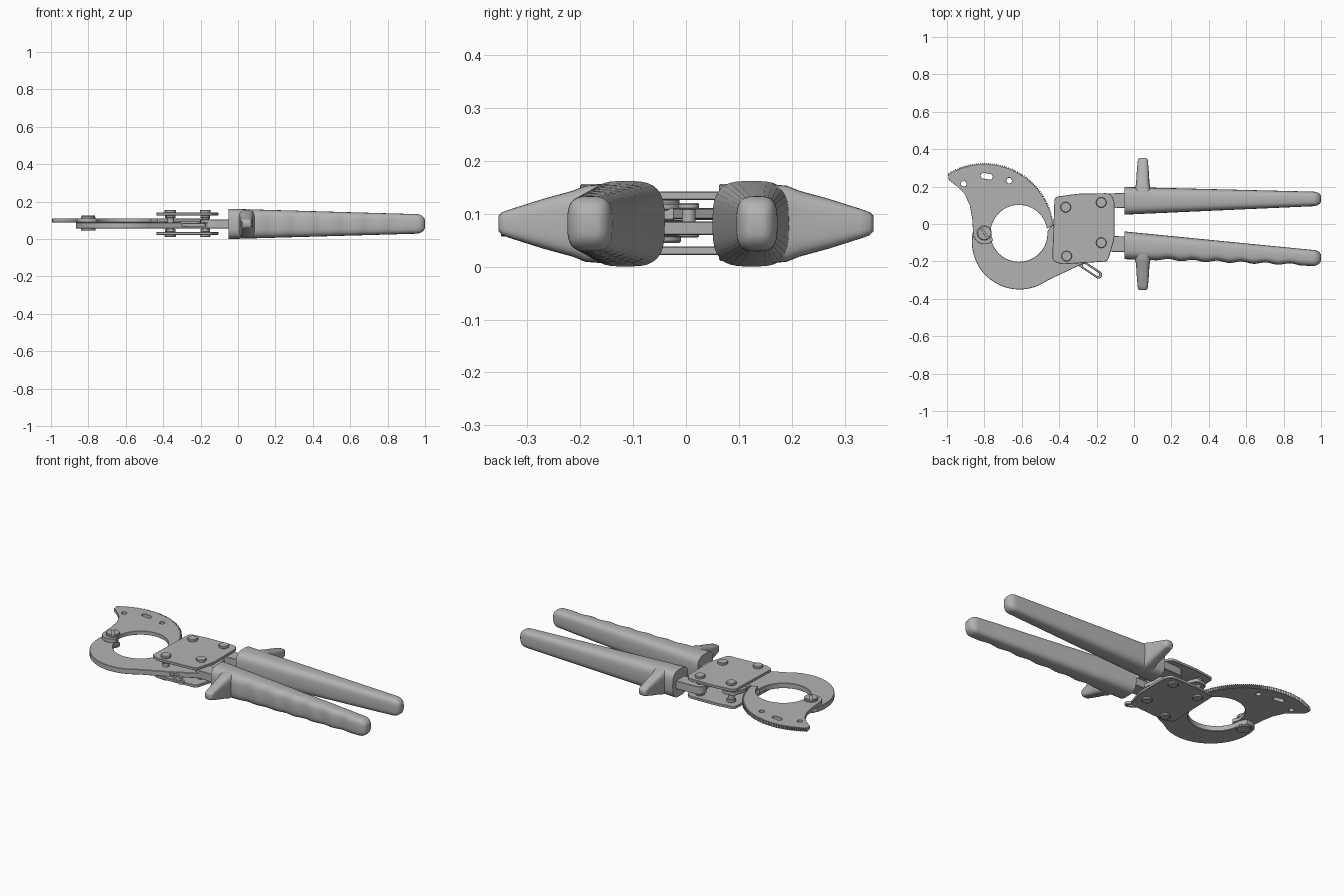
import bpy, bmesh, math
from mathutils import Vector

cube = bpy.data.objects.get("Cube")
if cube:
    bpy.data.objects.remove(cube, do_unlink=True)

GREY = (0.45, 0.45, 0.45, 1)
metal = bpy.data.materials.new("plain grey")
metal.use_nodes = True
metal.diffuse_color = GREY
metal.node_tree.nodes["Principled BSDF"].inputs["Base Color"].default_value = GREY


def finish(obj, angle=35):
    bpy.ops.object.select_all(action='DESELECT')
    obj.select_set(True)
    bpy.context.view_layer.objects.active = obj
    if obj.type == 'CURVE':
        bpy.ops.object.convert(target='MESH')
        obj = bpy.context.object
    obj.data.materials.clear()
    obj.data.materials.append(metal)
    bpy.ops.object.shade_smooth_by_angle(angle=math.radians(angle))
    return obj


def arc(cx, cy, r, a0, a1, n):
    angles = [math.radians(a0 + (a1 - a0) * i / n) for i in range(n + 1)]
    return [(cx + r * math.cos(a), cy + r * math.sin(a)) for a in angles]


def disc(cx, cy, r, n=20):
    return arc(cx, cy, r, 0, 360, n)[:-1]


def capsule(a, b, r):
    """Outline of a round-ended bar between two points."""
    d = math.degrees(math.atan2(b[1] - a[1], b[0] - a[0]))
    return arc(*a, r, d + 90, d + 270, 10) + arc(*b, r, d - 90, d + 90, 10)


def rounded(points, r):
    """Round the corners of a polygon outline."""
    out = []
    for i, p in enumerate(points):
        p = Vector(p)
        a = p + (Vector(points[i - 1]) - p).normalized() * r
        b = p + (Vector(points[(i + 1) % len(points)]) - p).normalized() * r
        for k in range(6):
            t = k / 5
            out.append(tuple(a * (1 - t) ** 2 + p * 2 * t * (1 - t) + b * t * t))
    return out


def sheet(name, z0, z1, outline, *holes, bevel=0.002):
    """Flat part cut from plate, with holes."""
    cu = bpy.data.curves.new(name, 'CURVE')
    cu.dimensions = '2D'
    cu.fill_mode = 'BOTH'
    cu.extrude = (z1 - z0) / 2 - bevel
    cu.bevel_depth = bevel
    cu.bevel_resolution = 0
    cu.offset = -bevel
    for pts in (outline, *holes):
        sp = cu.splines.new('POLY')
        sp.points.add(len(pts) - 1)
        for q, (x, y) in zip(sp.points, pts):
            q.co = (x, y, 0, 1)
        sp.use_cyclic_u = True
    obj = bpy.data.objects.new(name, cu)
    obj.location.z = (z0 + z1) / 2
    bpy.context.collection.objects.link(obj)
    return finish(obj)


def loft(name, stations, axis, power=0.62, n=32):
    """Skin rounded sections (along, centre, half width, mid z, half height)."""
    bm = bmesh.new()
    rings = []
    for s, c, h, z, hz in stations:
        ring = []
        for i in range(n):
            a = 2 * math.pi * i / n
            u, v = [math.copysign(abs(f) ** power, f) for f in (math.cos(a), math.sin(a))]
            co = (s, c + h * u, z + hz * v) if axis == 'x' else (c + h * u, s, z + hz * v)
            ring.append(bm.verts.new(co))
        rings.append(ring)
    for a, b in zip(rings, rings[1:]):
        for i in range(n):
            j = (i + 1) % n
            bm.faces.new((a[i], a[j], b[j], b[i]))
    bm.faces.new(rings[0])
    bm.faces.new(rings[-1])
    bmesh.ops.recalc_face_normals(bm, faces=bm.faces)
    me = bpy.data.meshes.new(name)
    bm.to_mesh(me)
    bm.free()
    obj = bpy.data.objects.new(name, me)
    bpy.context.collection.objects.link(obj)
    return finish(obj, 45)


def mix(a, b, t):
    return a + (b - a) * t


def handle(name, low, high, wave):
    """Tapered grip with a rounded end and optional finger waves."""
    stations = []
    for i in range(61):
        x = mix(-0.05, 0.955, i / 60)
        t = (x + 0.05) / 1.05
        lo, hi = mix(*low, t), mix(*high, t)
        if 0.12 < x < 0.9:
            lo += wave * (1 - math.cos((x - 0.12) * 2 * math.pi / 0.13)) / 2
        stations.append((x, (lo + hi) / 2, (hi - lo) / 2, 0.081, mix(0.081, 0.051, t)))
    x, c, h, z, hz = stations[-1]
    for k in range(1, 8):
        a = k / 7 * math.radians(80)
        f = 1 - 0.75 * (1 - math.cos(a))
        stations.append((x + 0.045 * math.sin(a) / math.sin(math.radians(80)), c, h * f, z, hz * f))
    loft(name, stations, 'x')


# Grips with their finger guards
handle("back_handle", (0.05, 0.097), (0.198, 0.172), 0)
handle("front_handle", (-0.188, -0.226), (-0.04, -0.143), 0.01)
for name, side in (("back_guard", 1), ("front_guard", -1)):
    st = [(0.14, 0.047, 0.046, 0.081, 0.076), (0.19, 0.047, 0.042, 0.081, 0.072),
          (0.215, 0.047, 0.036, 0.081, 0.062), (0.27, 0.047, 0.033, 0.081, 0.047),
          (0.33, 0.047, 0.028, 0.081, 0.028), (0.347, 0.047, 0.025, 0.081, 0.022),
          (0.354, 0.047, 0.018, 0.081, 0.015)]
    loft(name, [(side * s, *rest) for s, *rest in st], 'y', 0.55)

# Fixed jaw: hooked ring with a tail between the side plates
PIVOT = (-0.8, -0.048)
BORE = (-0.615, -0.05, 0.152)
jaw = arc(-0.612, -0.095, 0.255, 164, 306, 40)
jaw += [(-0.3, -0.225), (-0.16, -0.15), (-0.16, -0.06), (-0.32, -0.06), (-0.435, 0.0)]
jaw += arc(*BORE, 4, -180, 40) + [(-0.79, -0.008), (-0.83, -0.008)]
sheet("fixed_jaw", 0.057, 0.088, jaw)

# Sickle blade with ratchet teeth on its outer arc
teeth = []
for i in range(141):
    a = math.radians(mix(122, 6, i / 140))
    r = 0.376 if i % 2 else 0.366
    teeth.append((PIVOT[0] + r * math.cos(a), PIVOT[1] + r * math.sin(a)))
blade = teeth + arc(*BORE, 10, 180, 40)
blade += arc(*PIVOT, 0.06, -40, -180, 10)
blade += [(-0.865, 0.03), (-0.878, 0.1), (-0.905, 0.16), (-0.945, 0.2), (-0.99, 0.235)]
sheet("moving_blade", 0.089, 0.111, blade, disc(-0.91, 0.215, 0.015),
      capsule((-0.805, 0.258), (-0.77, 0.252), 0.015), disc(-0.668, 0.232, 0.015), bevel=0.001)


def bolt(name, x, y, r, z0, z1, head):
    sheet(name + "_shaft", z0 + 0.004, z1 - 0.004, disc(x, y, r * 0.65))
    sheet(name + "_top_head", z1 - head, z1, disc(x, y, r, 24), bevel=0.003)
    sheet(name + "_bottom_head", z0, z0 + head, disc(x, y, r, 24), bevel=0.003)


# Blade pivot with a slotted top
bolt("blade_pivot", *PIVOT, 0.039, 0.045, 0.12, 0.014)
ring = disc(*PIVOT, 0.036, 24)
for s in (1, -1):
    sheet("pivot_slot_half", 0.119, 0.126, arc(*PIVOT, 0.036, 125 + 90 * s - 82, 125 + 90 * s + 82, 14), bevel=0.001)

# Side plates and the four bolts
plate = rounded([(-0.425, 0.145), (-0.3, 0.162), (-0.13, 0.165), (-0.105, 0.13),
                 (-0.105, -0.08), (-0.14, -0.2), (-0.39, -0.216), (-0.437, -0.195)], 0.02)
sheet("top_plate", 0.126, 0.142, plate)
sheet("bottom_plate", 0.022, 0.038, plate)
BOLTS = [(-0.365, 0.09), (-0.175, 0.115), (-0.175, -0.1), (-0.36, -0.172)]
for i, (x, y) in enumerate(BOLTS):
    bolt("plate_bolt_%d" % (i + 1), x, y, 0.028, 0.011, 0.156, 0.016)
    for z0, z1 in ((0.038, 0.055), (0.112, 0.126)):
        sheet("spacer_%d" % (i + 1), z0, z1, disc(x, y, 0.026))

# Tangs joining the grips to the head
sheet("back_tang", 0.056, 0.104, capsule((-0.175, 0.122), (0.0, 0.128), 0.04))
sheet("front_tang", 0.056, 0.104, capsule((-0.16, -0.105), (0.0, -0.11), 0.042))

# Ratchet pawls, link and the slotted release lever
pawl = rounded([(-0.43, 0.03), (-0.4, 0.12), (-0.33, 0.13), (-0.3, 0.06), (-0.38, 0.0)], 0.02)
sheet("holding_pawl", 0.088, 0.11, pawl)
sheet("drive_pawl", 0.09, 0.11, capsule((-0.18, 0.1), (-0.4, 0.0), 0.025))
sheet("link_bar", 0.06, 0.085, capsule((-0.175, 0.1), (-0.15, -0.08), 0.025))
bolt("link_pin", -0.17, 0.005, 0.02, 0.055, 0.12, 0.012)
sheet("release_lever", 0.066, 0.084, capsule((-0.34, -0.172), (-0.19, -0.272), 0.02),
      capsule((-0.265, -0.222), (-0.195, -0.269), 0.009))
